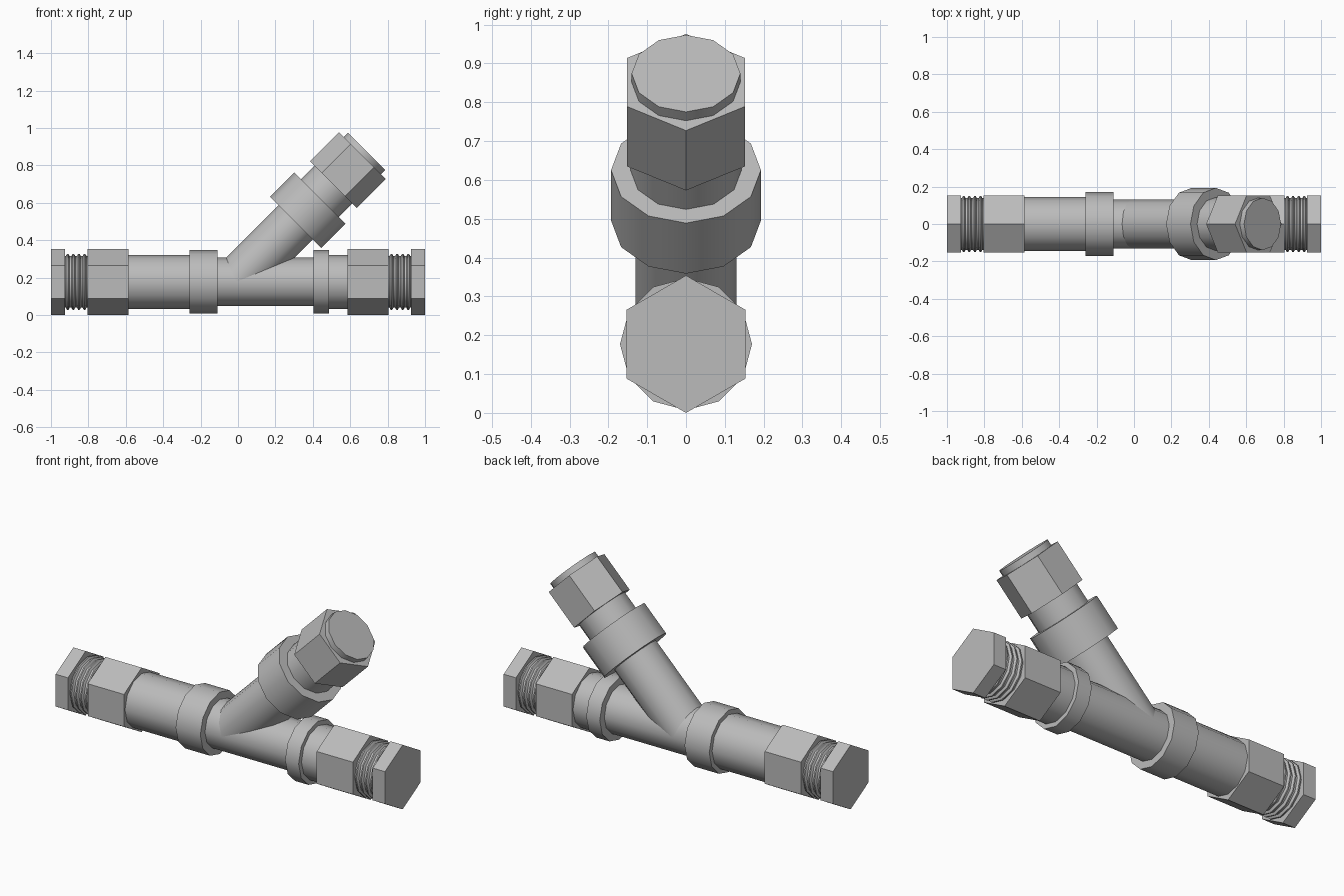
import bpy, bmesh, math
from mathutils import Vector

if "Cube" in bpy.data.objects:
    bpy.data.objects.remove(bpy.data.objects["Cube"])

metal = bpy.data.materials.new("grey metal")
metal.use_nodes = True
GREY = (0.5, 0.5, 0.5, 1)
metal.diffuse_color = GREY
metal.node_tree.nodes["Principled BSDF"].inputs["Base Color"].default_value = GREY


def turned(name, profile, sides, origin, axis, smooth=True):
    """Closed solid from (distance, radius) points around an axis in the xz plane."""
    axis = axis.normalized()
    side = Vector((0, 1, 0))
    up = axis.cross(side)
    bm = bmesh.new()
    rings = []
    for t, r in profile:
        ring = []
        for i in range(sides):
            a = math.tau * i / sides
            ring.append(bm.verts.new(origin + axis * t + (up * math.cos(a) + side * math.sin(a)) * r))
        rings.append(ring)
    for a, b in zip(rings, rings[1:]):
        for i in range(sides):
            j = (i + 1) % sides
            bm.faces.new((a[i], a[j], b[j], b[i]))
    bm.faces.new(rings[0])
    bm.faces.new(rings[-1])
    bmesh.ops.recalc_face_normals(bm, faces=bm.faces)
    mesh = bpy.data.meshes.new(name)
    bm.to_mesh(mesh)
    bm.free()
    mesh.materials.append(metal)
    obj = bpy.data.objects.new(name, mesh)
    bpy.context.collection.objects.link(obj)
    if smooth:
        bpy.ops.object.select_all(action='DESELECT')
        obj.select_set(True)
        bpy.context.view_layer.objects.active = obj
        bpy.ops.object.shade_smooth_by_angle(angle=math.radians(40))
    return obj


def tube(name, start, end, radius, sides, origin, axis, smooth=True):
    return turned(name, [(start, radius), (end, radius)], sides, origin, axis, smooth)


CENTRE = Vector((0, 0, 0.177))
ALONG = Vector((1, 0, 0))

# Main run: tubes and collars
tube("left_tube", -0.6, -0.2, 0.145, 12, CENTRE, ALONG)
tube("body_tube", -0.2, 0.45, 0.13, 12, CENTRE, ALONG)
tube("right_tube", 0.45, 0.6, 0.145, 12, CENTRE, ALONG)
tube("left_collar", -0.26, -0.11, 0.17, 12, CENTRE, ALONG)
tube("right_collar", 0.405, 0.487, 0.17, 12, CENTRE, ALONG)

# Matching ends: hex nut, ridged thread, hex plug
thread = [(0.79, 0.138)]
for k in range(4):
    t = 0.81 + k * 0.03
    thread += [(t, 0.138), (t + 0.007, 0.15), (t + 0.014, 0.15), (t + 0.021, 0.138)]
thread.append((0.94, 0.138))
for label, sign in (("left", -1), ("right", 1)):
    out = ALONG * sign
    tube(label + "_nut", 0.585, 0.805, 0.177, 6, CENTRE, out, False)
    turned(label + "_thread", thread, 12, CENTRE, out)
    tube(label + "_plug", 0.925, 1.0, 0.177, 6, CENTRE, out, False)

# Angled branch with collar, nut and end cap
ROOT = CENTRE + Vector((-0.01, 0, 0))
SLANT = Vector((1, 0, 1))
tube("branch_tube", 0.0, 0.5, 0.13, 12, ROOT, SLANT)
tube("branch_collar", 0.45, 0.634, 0.193, 12, ROOT, SLANT)
tube("branch_neck", 0.6, 0.75, 0.143, 12, ROOT, SLANT)
tube("branch_nut", 0.736, 0.954, 0.176, 6, ROOT, SLANT, False)
tube("branch_cap", 0.94, 0.986, 0.14, 12, ROOT, SLANT)
